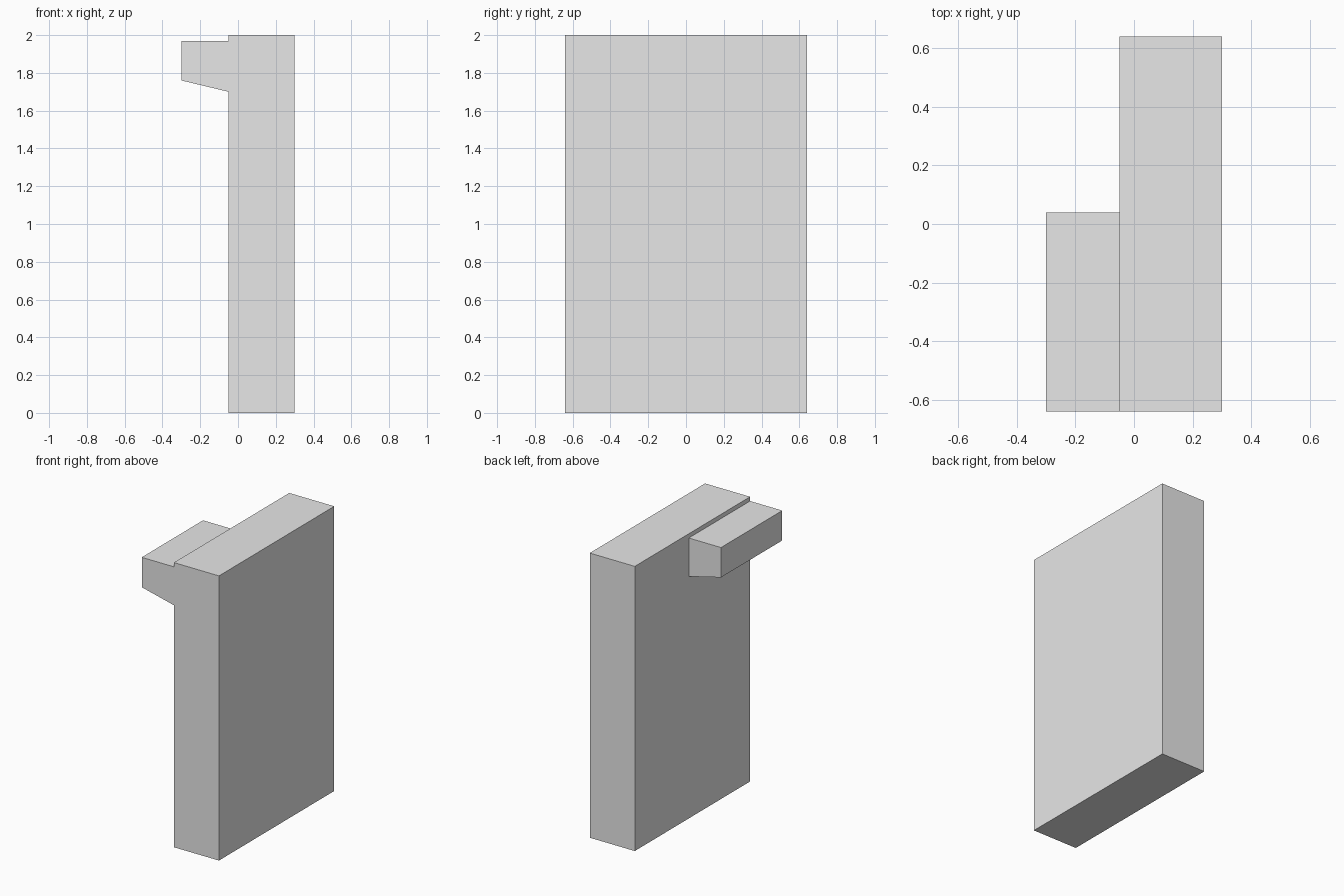
import bpy
import bmesh
from mathutils import Vector

default_cube = bpy.data.objects.get("Cube")
if default_cube:
    bpy.data.objects.remove(default_cube, do_unlink=True)

# Single plain grey
GREY = (0.8, 0.8, 0.8, 1.0)
grey = bpy.data.materials.new("plain grey")
grey.use_nodes = True
grey.diffuse_color = GREY
grey.node_tree.nodes["Principled BSDF"].inputs["Base Color"].default_value = GREY


def extrude_profile(name, profile, y_front, y_back):
    """Extrude an (x, z) outline along y into a closed solid."""
    bm = bmesh.new()
    outline = bm.faces.new([bm.verts.new((x, y_front, z)) for x, z in profile])
    result = bmesh.ops.extrude_face_region(bm, geom=[outline])
    moved = [v for v in result["geom"] if isinstance(v, bmesh.types.BMVert)]
    bmesh.ops.translate(bm, verts=moved, vec=Vector((0, y_back - y_front, 0)))
    bmesh.ops.recalc_face_normals(bm, faces=bm.faces)
    mesh = bpy.data.meshes.new(name)
    bm.to_mesh(mesh)
    bm.free()
    mesh.materials.append(grey)
    obj = bpy.data.objects.new(name, mesh)
    bpy.context.collection.objects.link(obj)
    return obj


LEFT, RIGHT, WALL = 0.30, -0.30, -0.05
FRONT, BACK = -0.64, 0.64

# Tall upright slab
extrude_profile("wall_slab", [(WALL, 0), (LEFT, 0), (LEFT, 2), (WALL, 2)], FRONT, BACK)

# Ledge with a sloping underside, along the front half of the right face
extrude_profile("side_ledge",
                [(WALL, 1.70), (WALL, 1.97), (RIGHT, 1.97), (RIGHT, 1.76)],
                FRONT, 0.04)
